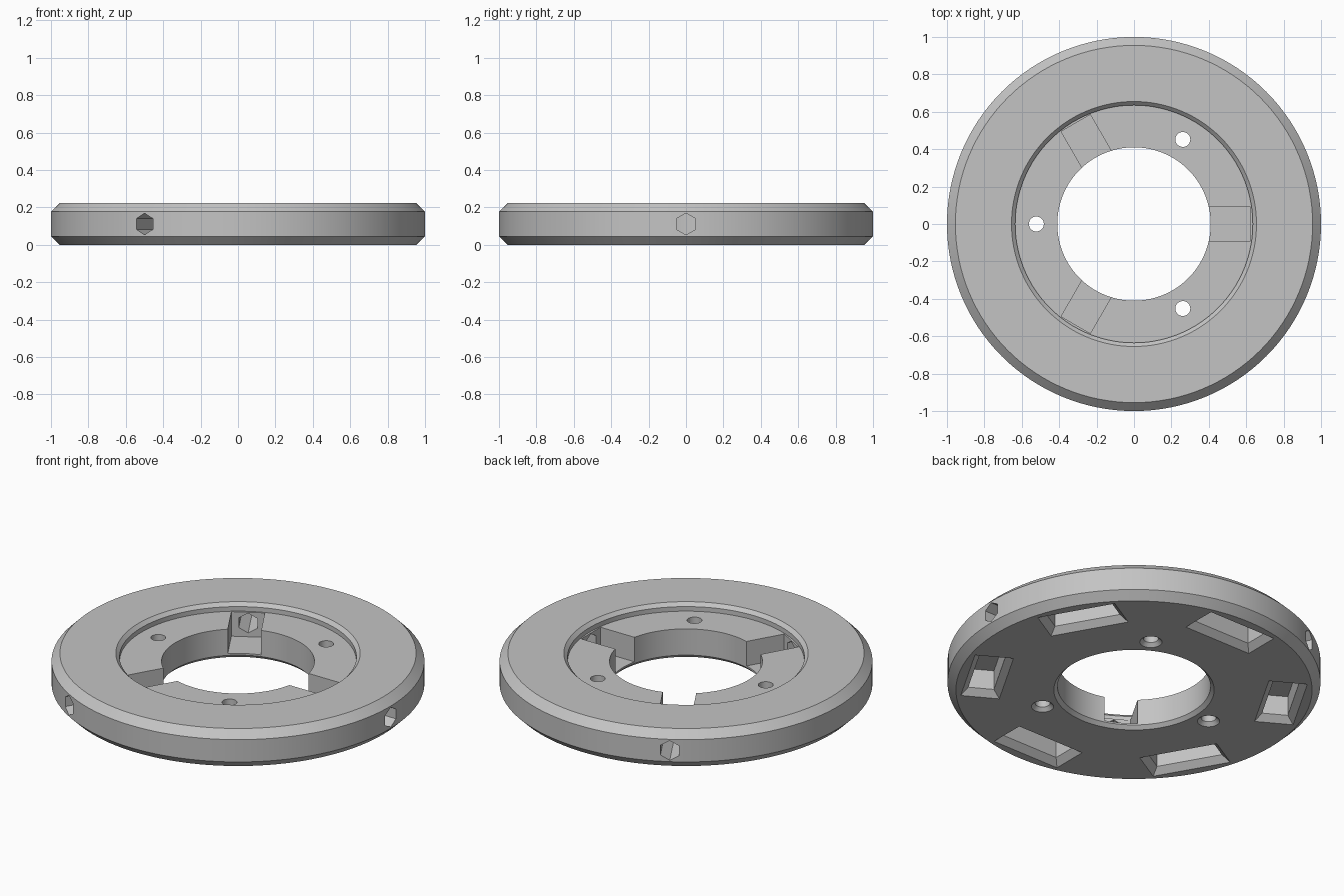
import bpy, bmesh
from math import cos, sin, pi, radians
from mathutils import Matrix, Vector

cube = bpy.data.objects.get("Cube")
if cube:
    bpy.data.objects.remove(cube, do_unlink=True)

HEIGHT = 0.222
FLOOR = 0.175
SEGMENTS = 128

grey = bpy.data.materials.new("plain grey")
grey.use_nodes = True
colour = (0.55, 0.55, 0.55, 1)
grey.diffuse_color = colour
grey.node_tree.nodes["Principled BSDF"].inputs["Base Color"].default_value = colour


def make_object(name, bm):
    bmesh.ops.recalc_face_normals(bm, faces=bm.faces)
    mesh = bpy.data.meshes.new(name)
    bm.to_mesh(mesh)
    bm.free()
    mesh.materials.append(grey)
    obj = bpy.data.objects.new(name, mesh)
    bpy.context.collection.objects.link(obj)
    return obj


def rectangle(cx, half_x, half_y, z):
    return [Vector((cx + sx * half_x, sy * half_y, z))
            for sx, sy in ((-1, -1), (1, -1), (1, 1), (-1, 1))]


def circle(cx, radius, z, sides=32):
    return [Vector((cx + radius * cos(2 * pi * i / sides),
                    radius * sin(2 * pi * i / sides), z)) for i in range(sides)]


def hexagon(x, radius, z):
    return [Vector((x, radius * sin(i * pi / 3), z + radius * cos(i * pi / 3)))
            for i in range(6)]


def loft(bm, loops):
    """Closed solid through equal-sided loops."""
    rows = [[bm.verts.new(p) for p in loop] for loop in loops]
    bm.faces.new(rows[0])
    bm.faces.new(rows[-1])
    for a, b in zip(rows, rows[1:]):
        for i in range(len(a)):
            j = (i + 1) % len(a)
            bm.faces.new((a[i], a[j], b[j], b[i]))


def cut(target, name, loops, start, count):
    """Subtract copies of a lofted solid, evenly spaced about the axis."""
    bm = bmesh.new()
    for k in range(count):
        turn = Matrix.Rotation(radians(start) + 2 * pi * k / count, 4, "Z")
        loft(bm, [[turn @ p for p in loop] for loop in loops])
    cutter = make_object(name, bm)
    cutter.hide_render = True
    mod = target.modifiers.new(name, "BOOLEAN")
    mod.operation = "DIFFERENCE"
    mod.solver = "EXACT"
    mod.object = cutter
    bpy.ops.object.modifier_apply(modifier=name)
    bpy.data.objects.remove(cutter, do_unlink=True)


# Ring body: chamfered cross-section swept around the axis
profile = [(0.43, 0), (0.955, 0), (1, 0.045), (1, HEIGHT - 0.045),
           (0.955, HEIGHT), (0.655, HEIGHT), (0.635, HEIGHT - 0.02),
           (0.635, FLOOR), (0.41, FLOOR), (0.41, 0.02)]
bm = bmesh.new()
rows = []
for k in range(SEGMENTS):
    a = 2 * pi * k / SEGMENTS
    rows.append([bm.verts.new((r * cos(a), r * sin(a), z)) for r, z in profile])
for k, row in enumerate(rows):
    following = rows[(k + 1) % SEGMENTS]
    for i in range(len(profile)):
        j = (i + 1) % len(profile)
        bm.faces.new((row[i], row[j], following[j], following[i]))
ring = make_object("ring_body", bm)
bpy.context.view_layer.objects.active = ring
ring.select_set(True)

# Three slots opening into the bore
cut(ring, "slots", [rectangle(0.46, 0.163, 0.09, 0.03),
                    rectangle(0.46, 0.163, 0.09, 0.2)], 0, 3)
# Hexagonal radial holes from the rim into the slots
cut(ring, "hex_holes", [hexagon(0.55, 0.058, 0.111), hexagon(1.1, 0.058, 0.111)], 0, 3)
# Countersunk screw holes
cut(ring, "screw_holes", [circle(0.522, 0.07, -0.01), circle(0.522, 0.04, 0.02),
                          circle(0.522, 0.04, 0.3)], 60, 3)
# Chamfered pockets on the underside
cut(ring, "pockets", [rectangle(0.8, 0.115, 0.23, -0.01),
                      rectangle(0.8, 0.07, 0.185, 0.035),
                      rectangle(0.8, 0.07, 0.185, 0.15)], 30, 6)

bpy.ops.object.shade_smooth_by_angle(angle=radians(25))
